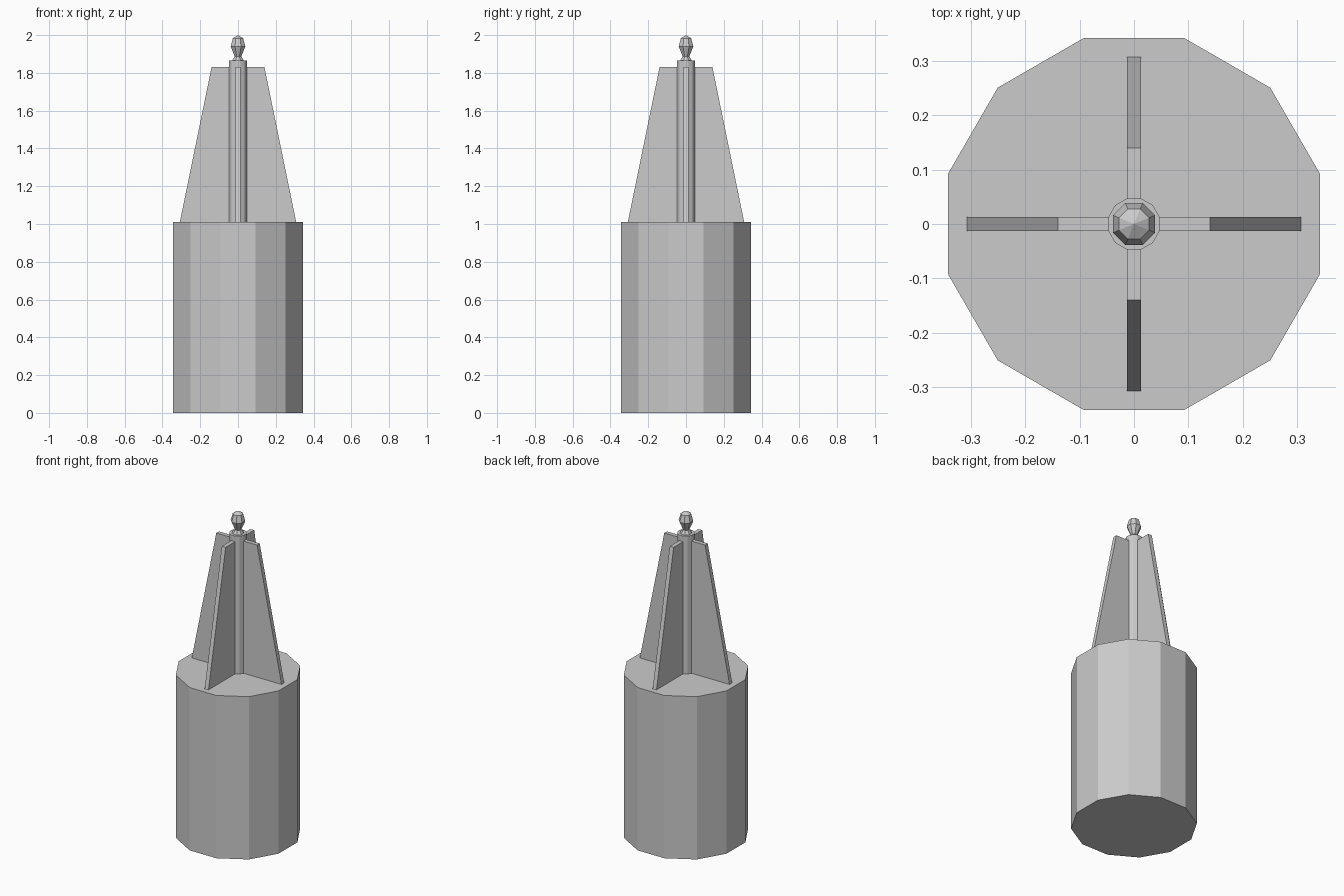
import bpy
import bmesh
from math import cos, sin, pi, radians
from mathutils import Matrix

cube = bpy.data.objects.get("Cube")
if cube:
    bpy.data.objects.remove(cube, do_unlink=True)

grey = bpy.data.materials.new("light_grey")
grey.use_nodes = True
grey.diffuse_color = (0.6, 0.6, 0.6, 1)
grey.node_tree.nodes["Principled BSDF"].inputs["Base Color"].default_value = (0.6, 0.6, 0.6, 1)


def finish(name, bm):
    bmesh.ops.recalc_face_normals(bm, faces=bm.faces)
    mesh = bpy.data.meshes.new(name)
    bm.to_mesh(mesh)
    bm.free()
    mesh.materials.append(grey)
    obj = bpy.data.objects.new(name, mesh)
    bpy.context.collection.objects.link(obj)


def lathe(name, profile, sides):
    """Faceted solid from (radius, z) rings, with a flat side facing the front."""
    bm = bmesh.new()
    rings = []
    for r, z in profile:
        angles = [(i + 0.5) * 2 * pi / sides for i in range(sides)]
        rings.append([bm.verts.new((r * cos(a), r * sin(a), z)) for a in angles])
    for low, high in zip(rings, rings[1:]):
        for i in range(sides):
            j = (i + 1) % sides
            bm.faces.new((low[i], low[j], high[j], high[i]))
    bm.faces.new(rings[0][::-1])
    bm.faces.new(rings[-1])
    bmesh.ops.remove_doubles(bm, verts=bm.verts, dist=0.0001)
    finish(name, bm)


def fin(name, angle):
    """Thin tapering plate reaching outwards from the shaft."""
    bm = bmesh.new()
    outline = [(0.04, 1.01), (0.308, 1.01), (0.14, 1.83), (0.04, 1.83)]
    face = bm.faces.new([bm.verts.new((x, -0.013, z)) for x, z in outline])
    side = bmesh.ops.extrude_face_region(bm, geom=[face])["geom"]
    moved = [v for v in side if isinstance(v, bmesh.types.BMVert)]
    bmesh.ops.translate(bm, verts=moved, vec=(0, 0.026, 0))
    bm.transform(Matrix.Rotation(radians(angle), 4, "Z"))
    finish(name, bm)


# Drum and central shaft
lathe("base_drum", [(0.355, 0), (0.355, 1.01)], 12)
lathe("central_shaft", [(0.049, 1.01), (0.049, 1.865)], 12)

# Four fins around the shaft
for name, angle in (("left_fin", 0), ("back_fin", 90), ("right_fin", 180), ("front_fin", 270)):
    fin(name, angle)

# Faceted finial with a shallow pointed cap
lathe("finial", [(0.034, 1.865), (0.019, 1.887), (0.042, 1.94), (0.03, 1.983), (0, 2)], 8)
